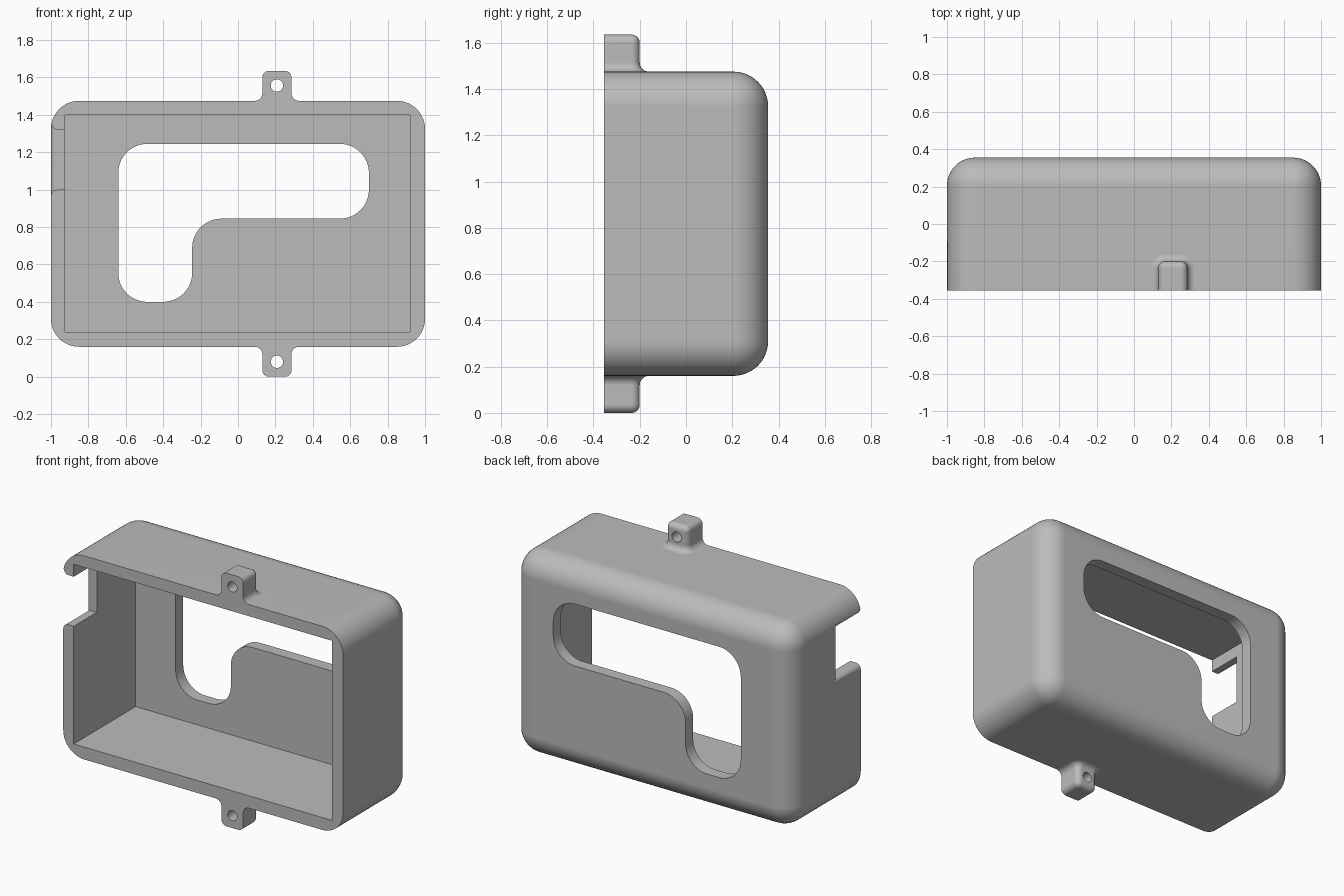
import bpy
import bmesh
from math import pi, sin, cos, radians
from mathutils import Vector

cube = bpy.data.objects.get("Cube")
if cube:
    bpy.data.objects.remove(cube, do_unlink=True)

FRONT, BACK = -0.355, 0.355
BOTTOM, TOP = 0.16, 1.475

grey = bpy.data.materials.new("light grey")
grey.use_nodes = True
grey.diffuse_color = (0.5, 0.5, 0.5, 1)
grey.node_tree.nodes["Principled BSDF"].inputs["Base Color"].default_value = (0.5, 0.5, 0.5, 1)


def finish(name, bm):
    bmesh.ops.recalc_face_normals(bm, faces=bm.faces)
    mesh = bpy.data.meshes.new(name)
    bm.to_mesh(mesh)
    bm.free()
    mesh.materials.append(grey)
    obj = bpy.data.objects.new(name, mesh)
    bpy.context.collection.objects.link(obj)
    return obj


def box(lo, hi):
    bm = bmesh.new()
    bmesh.ops.create_cube(bm, size=1)
    for v in bm.verts:
        v.co = [a if c < 0 else b for c, a, b in zip(v.co, lo, hi)]
    return bm


def loft(name, rings):
    """Skin closed rings of equal length and cap both ends."""
    bm = bmesh.new()
    loops = [[bm.verts.new(p) for p in ring] for ring in rings]
    for a, b in zip(loops, loops[1:]):
        for i in range(len(a)):
            j = (i + 1) % len(a)
            bm.faces.new((a[i], a[j], b[j], b[i]))
    bm.faces.new(loops[0])
    bm.faces.new(loops[-1])
    return finish(name, bm)


def rounded(corners, r, steps=12):
    """Round the right-angled corners of a 2D outline."""
    points = []
    for i, c in enumerate(corners):
        p = Vector(c)
        u = (Vector(corners[i - 1]) - p).normalized() * r
        v = (Vector(corners[(i + 1) % len(corners)]) - p).normalized() * r
        for k in range(steps + 1):
            t = pi / 2 * k / steps
            points.append(p + u * (1 - sin(t)) + v * (1 - cos(t)))
    return points


# Housing body with every edge rounded except around the open front
bm = box((-1, FRONT, BOTTOM), (1, BACK, TOP))
edges = [e for e in bm.edges if max(v.co.y for v in e.verts) > 0]
bmesh.ops.bevel(bm, geom=edges, offset=0.15, segments=12, profile=0.5, affect='EDGES')
housing = finish("housing", bm)

# Mounting tabs, flared at the root and rounded at the tip
TAB_X, HALF, TAB_BACK, R, TAB_H = 0.208, 0.078, -0.2, 0.035, 0.16


def tab_ring(z, d):
    r = R + d
    ring = [(TAB_X - HALF - d, FRONT, z)]
    for side, start in ((-1, pi), (1, pi / 2)):
        cx = TAB_X + side * (HALF - R)
        for k in range(9):
            a = start - pi / 2 * k / 8
            ring.append((cx + r * cos(a), TAB_BACK - R + r * sin(a), z))
    ring.append((TAB_X + HALF + d, FRONT, z))
    return ring


def make_tab(name, base, direction):
    f = 0.04
    profile = [(-0.03, f)]
    for k in range(9):
        a = pi / 2 * k / 8
        profile.append((f * (1 - cos(a)), f * (1 - sin(a))))
    for k in range(9):
        a = pi / 2 * k / 8
        profile.append((TAB_H - R + R * sin(a), max(R * (cos(a) - 1), -0.97 * R)))
    return loft(name, [tab_ring(base + direction * h, d) for h, d in profile])


tabs = [make_tab("upper_tab", TOP, 1), make_tab("lower_tab", BOTTOM, -1)]

# Cutters: cavity, stepped window, side notch and screw holes
cutters = [finish("cavity_cutter", box((-0.925, -0.6, 0.24), (0.92, 0.277, 1.4)))]

window = rounded([(-0.64, 1.245), (0.70, 1.245), (0.70, 0.845),
                  (-0.245, 0.845), (-0.245, 0.40), (-0.64, 0.40)], 0.155)
cutters.append(loft("window_cutter", [[(x, y, z) for x, z in window] for y in (0.1, 0.5)]))


def notch_ring(x, flare):
    y, low, high = -0.12 + flare, 1.0 - flare, 1.32 + 1.5 * flare
    return [(x, -0.6, low), (x, y, low), (x, y, high), (x, -0.6, high)]


rings = [notch_ring(-0.8, 0)]
for k in range(9):
    a = pi / 2 * k / 8
    rings.append(notch_ring(-0.965 - 0.035 * sin(a), 0.035 * (1 - cos(a))))
rings.append(notch_ring(-1.1, 0.035))
cutters.append(loft("notch_cutter", rings))

for z in (0.08, 1.557):
    circle = [(TAB_X + 0.033 * cos(k * pi / 16), z + 0.033 * sin(k * pi / 16)) for k in range(32)]
    cutters.append(loft("hole_cutter", [[(x, y, h) for x, h in circle] for y in (-0.5, -0.1)]))

# Join the tabs, then cut the openings
for obj in tabs + cutters:
    obj.hide_render = True
    mod = housing.modifiers.new(obj.name, 'BOOLEAN')
    mod.operation = 'UNION' if obj in tabs else 'DIFFERENCE'
    mod.solver = 'EXACT'
    mod.object = obj
bpy.context.view_layer.update()
result = bpy.data.meshes.new_from_object(housing.evaluated_get(bpy.context.evaluated_depsgraph_get()))
housing.modifiers.clear()
housing.data = result
for obj in tabs + cutters:
    bpy.data.objects.remove(obj, do_unlink=True)

# Smooth rounds, crisp openings
bpy.ops.object.select_all(action='DESELECT')
housing.select_set(True)
bpy.context.view_layer.objects.active = housing
bpy.ops.object.shade_smooth_by_angle(angle=radians(30))
weighted = housing.modifiers.new("weighted_normals", 'WEIGHTED_NORMAL')
weighted.keep_sharp = True
